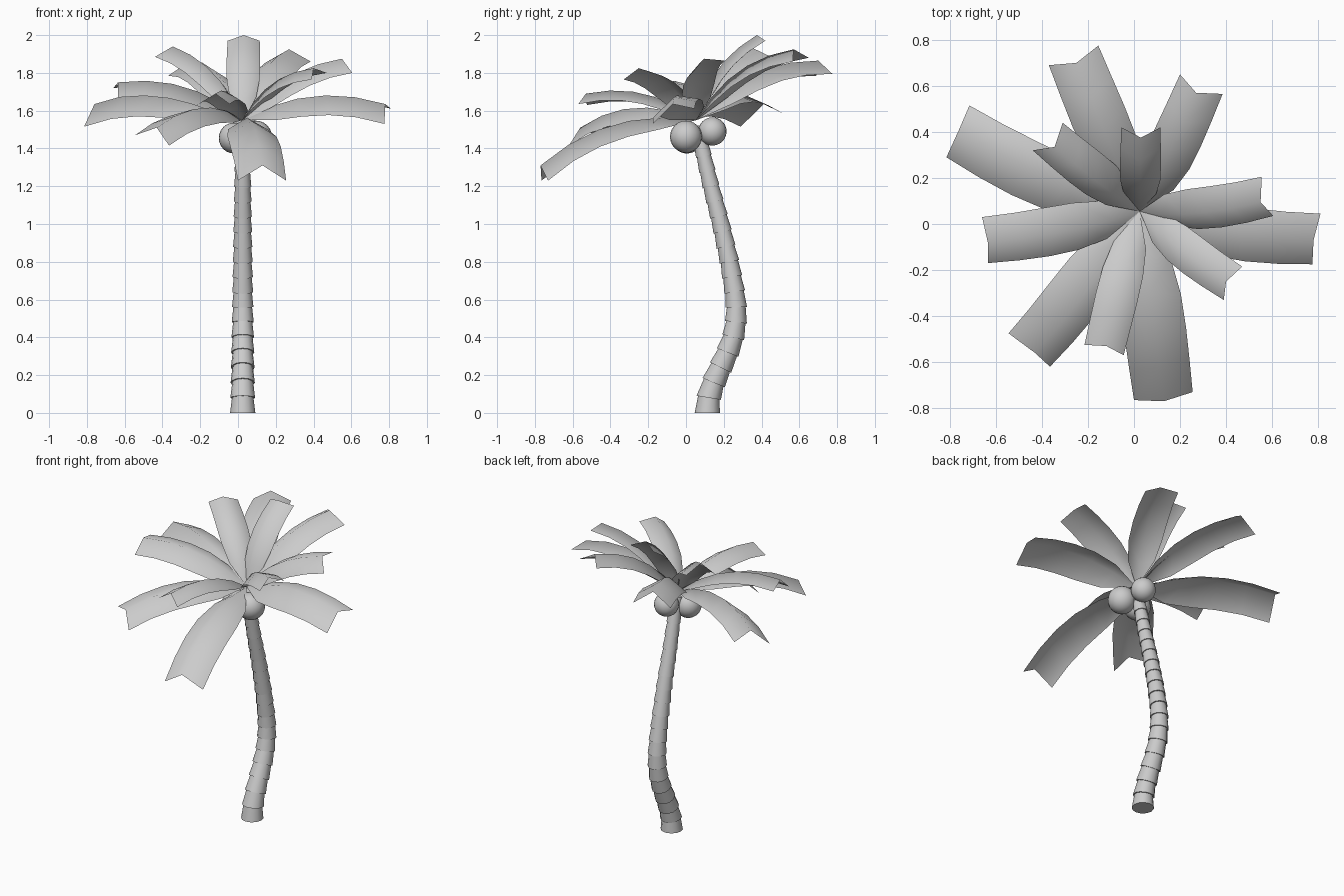
import bpy, bmesh, math
from mathutils import Vector

if "Cube" in bpy.data.objects:
    bpy.data.objects.remove(bpy.data.objects["Cube"])


def finish(bm, name, angle):
    me = bpy.data.meshes.new(name)
    bm.to_mesh(me)
    bm.free()
    ob = bpy.data.objects.new(name, me)
    bpy.context.collection.objects.link(ob)
    bpy.ops.object.select_all(action='DESELECT')
    ob.select_set(True)
    bpy.context.view_layer.objects.active = ob
    bpy.ops.object.shade_smooth_by_angle(angle=math.radians(angle))
    return ob


# Trunk: flared segments stacked along a bent path of (y, z)
PATH = [(0.113, 0), (0.122, 0.1), (0.163, 0.2), (0.213, 0.3), (0.25, 0.4), (0.268, 0.5),
        (0.265, 0.6), (0.23, 0.8), (0.185, 1.0), (0.132, 1.2), (0.085, 1.4), (0.055, 1.53)]


def path_y(z):
    for (y0, z0), (y1, z1) in zip(PATH, PATH[1:]):
        if z <= z1:
            return y0 + (y1 - y0) * (z - z0) / (z1 - z0)
    return PATH[-1][0]


SIDES, SEGMENTS, TOP = 12, 19, 1.52
bm = bmesh.new()


def ring(z, radius):
    slope = 0 if z == 0 else (path_y(z + 0.04) - path_y(z - 0.04)) / 0.08
    tilt = math.atan(slope)
    verts = []
    for i in range(SIDES):
        a = math.tau * i / SIDES
        s = radius * math.sin(a)
        verts.append(bm.verts.new((0.025 + radius * math.cos(a),
                                   path_y(z) + s * math.cos(tilt), z - s * math.sin(tilt))))
    return verts


rings = []
for k in range(SEGMENTS):
    z0, z1 = TOP * k / SEGMENTS, TOP * (k + 1) / SEGMENTS
    r = 0.067 - 0.018 * z0
    rings += [ring(z0, r), ring(z1, r * 0.85)]
for a, b in zip(rings, rings[1:]):
    for i in range(SIDES):
        j = (i + 1) % SIDES
        bm.faces.new((a[i], a[j], b[j], b[i]))
bm.faces.new(rings[0][::-1])
bm.faces.new(rings[-1])
bmesh.ops.recalc_face_normals(bm, faces=bm.faces)
finish(bm, "trunk", 30)

# Coconuts under the crown
for i, (loc, r) in enumerate([((-0.02, 0.005, 1.455), 0.082), ((0.095, 0.0, 1.462), 0.085),
                              ((0.045, 0.14, 1.49), 0.075)]):
    bm = bmesh.new()
    bmesh.ops.create_uvsphere(bm, u_segments=20, v_segments=12, radius=r)
    bmesh.ops.translate(bm, verts=bm.verts, vec=loc)
    finish(bm, f"coconut_{i + 1}", 40)

# Fronds: each given by its tip (left corner, ridge end, right corner)
TIPS = [
    ((-0.37, 0.69, 1.785), (-0.25, 0.70, 1.865), (-0.155, 0.775, 1.795)),
    ((0.2, 0.65, 1.88), (0.27, 0.57, 1.925), (0.385, 0.565, 1.86)),
    ((-0.815, 0.29, 1.515), (-0.76, 0.41, 1.635), (-0.715, 0.515, 1.585)),
    ((-0.44, 0.32, 1.885), (-0.345, 0.335, 1.94), (-0.31, 0.44, 1.89)),
    ((-0.055, 0.42, 1.97), (0.03, 0.375, 2.0), (0.115, 0.42, 1.97)),
    ((0.555, 0.205, 1.865), (0.55, 0.095, 1.875), (0.605, 0.035, 1.80)),
    ((0.81, 0.045, 1.61), (0.78, -0.07, 1.635), (0.775, -0.175, 1.53)),
    ((0.47, -0.185, 1.80), (0.4, -0.25, 1.825), (0.39, -0.33, 1.765)),
    ((0.255, -0.73, 1.23), (0.13, -0.77, 1.31), (0.0, -0.765, 1.23)),
    ((-0.045, -0.57, 1.635), (-0.12, -0.53, 1.69), (-0.215, -0.525, 1.63)),
    ((-0.365, -0.62, 1.415), (-0.43, -0.56, 1.51), (-0.545, -0.475, 1.47)),
    ((-0.635, -0.17, 1.67), (-0.635, -0.08, 1.75), (-0.66, 0.03, 1.72)),
]
ROOT = Vector((0.025, 0.055, 1.55))
WIDTHS = [0.0, 0.82, 1.02, 1.05, 1.03, 1.0]

for k, tip in enumerate(TIPS):
    left, mid, right = map(Vector, tip)
    along = mid - ROOT
    up = along.cross(left - right).normalized()
    if up.z < 0:
        up.negate()
    bulge = 0.115 * along.length
    end_dir = along - 4 * bulge * up
    bm = bmesh.new()
    rows = []
    for i, w in enumerate(WIDTHS):
        t = i / (len(WIDTHS) - 1)
        c = ROOT + along * t + up * 4 * bulge * t * (1 - t)
        q = end_dir.rotation_difference(along + 4 * bulge * (1 - 2 * t) * up)
        ridge = bm.verts.new(c)
        if w == 0:
            rows.append([ridge] * 3)
        else:
            rows.append([bm.verts.new(c + q @ (left - mid) * w), ridge,
                         bm.verts.new(c + q @ (right - mid) * w)])
    for a, b in zip(rows, rows[1:]):
        for j in (0, 1):
            corners = list(dict.fromkeys((a[j], a[j + 1], b[j + 1], b[j])))
            bm.faces.new(corners)
    # make the upper side the outside
    bm.normal_update()
    if sum((f.normal.dot(up) for f in bm.faces)) < 0:
        bmesh.ops.reverse_faces(bm, faces=bm.faces)
    finish(bm, f"frond_{k + 1}", 80)
